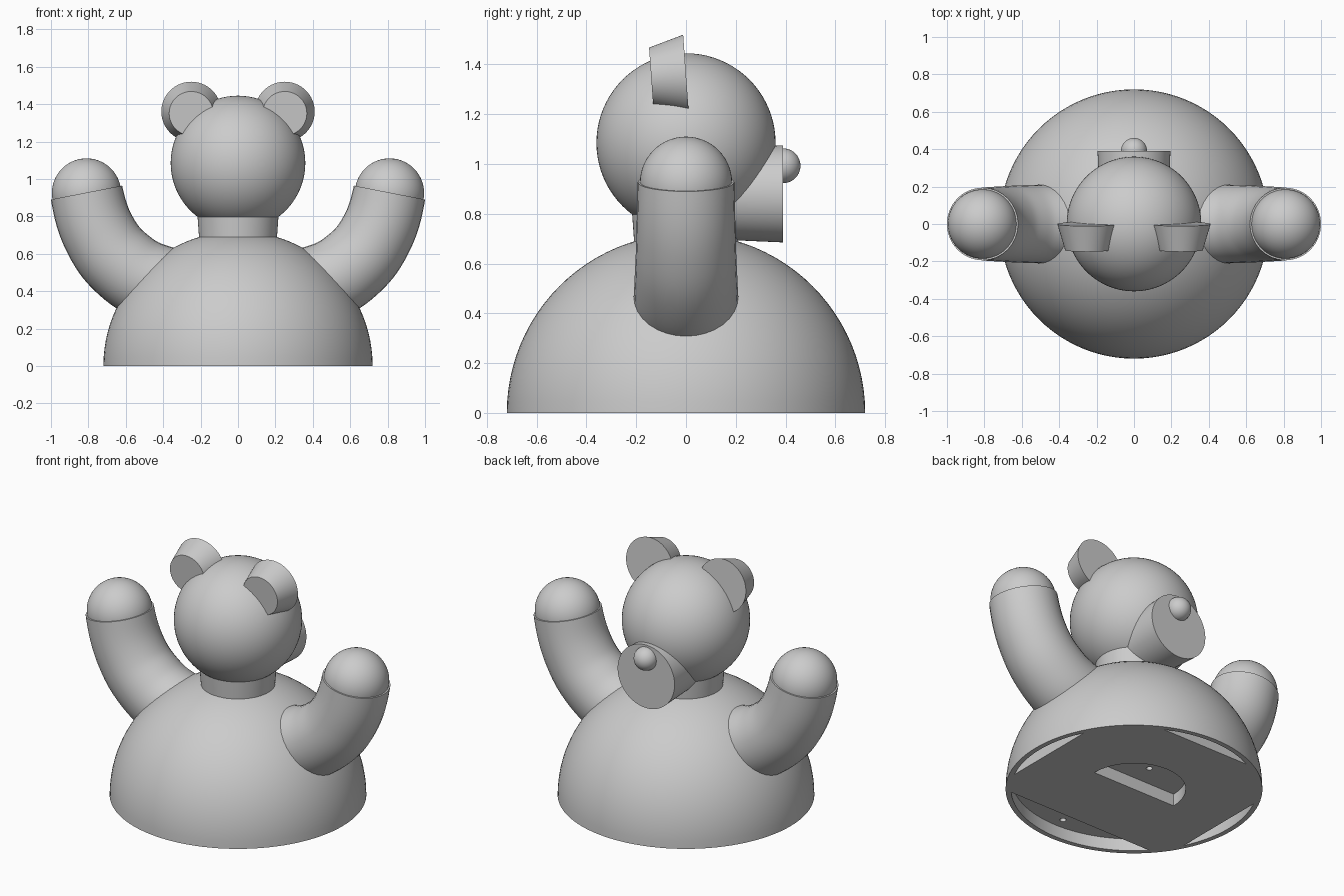
import bpy, bmesh
from math import sin, cos, acos, pi, radians
from mathutils import Matrix, Vector

cube = bpy.data.objects.get("Cube")
if cube:
    bpy.data.objects.remove(cube, do_unlink=True)

grey = bpy.data.materials.new("plain grey")
grey.use_nodes = True
grey.diffuse_color = (0.6, 0.6, 0.6, 1)
grey.node_tree.nodes["Principled BSDF"].inputs["Base Color"].default_value = (0.6, 0.6, 0.6, 1)


def add_object(name, bm):
    bmesh.ops.recalc_face_normals(bm, faces=bm.faces)
    mesh = bpy.data.meshes.new(name)
    bm.to_mesh(mesh)
    bm.free()
    obj = bpy.data.objects.new(name, mesh)
    bpy.context.collection.objects.link(obj)
    mesh.materials.append(grey)
    return obj


def activate(obj):
    bpy.ops.object.select_all(action='DESELECT')
    obj.select_set(True)
    bpy.context.view_layer.objects.active = obj


def smooth(obj):
    activate(obj)
    bpy.ops.object.shade_smooth_by_angle(angle=radians(35))


def ball(name, centre, radius, segments=64):
    bm = bmesh.new()
    bmesh.ops.create_uvsphere(bm, u_segments=segments, v_segments=segments // 2, radius=radius,
                              matrix=Matrix.Translation(centre))
    obj = add_object(name, bm)
    smooth(obj)
    return obj


def cone(name, start, end, r_start, r_end):
    """Closed truncated cone between two points."""
    start, end = Vector(start), Vector(end)
    axis = end - start
    turn = axis.to_track_quat('Z', 'Y').to_matrix().to_4x4()
    bm = bmesh.new()
    bmesh.ops.create_cone(bm, cap_ends=True, segments=64, radius1=r_start, radius2=r_end,
                          depth=axis.length, matrix=Matrix.Translation((start + end) / 2) @ turn)
    smooth(add_object(name, bm))


def add_segment(bm, radius, chord, direction, depth, steps=32):
    """Prism over the part of a disc that lies beyond a chord."""
    half = acos(chord / radius)
    verts = []
    for i in range(steps + 1):
        a = direction - half + 2 * half * i / steps
        verts.append(bm.verts.new((radius * cos(a), radius * sin(a), -0.05)))
    face = bm.faces.new(verts)
    top = bmesh.ops.extrude_face_region(bm, geom=[face])["geom"]
    bmesh.ops.translate(bm, vec=(0, 0, depth + 0.05),
                        verts=[v for v in top if isinstance(v, bmesh.types.BMVert)])


# Dome body with a flat underside
bm = bmesh.new()
bmesh.ops.create_uvsphere(bm, u_segments=96, v_segments=48, radius=0.72)
low = [v for v in bm.verts if v.co.z < -0.001]
bmesh.ops.delete(bm, geom=low, context='VERTS')
bmesh.ops.holes_fill(bm, edges=[e for e in bm.edges if e.is_boundary], sides=0)
body = add_object("body", bm)

# Underside recesses: half disc, rim slots, wide front recess
bm = bmesh.new()
add_segment(bm, 0.29, 0.0, pi / 2, 0.075)
for direction in (0, pi / 2, pi):
    add_segment(bm, 0.69, 0.62, direction, 0.075)
add_segment(bm, 0.69, 0.47, -pi / 2, 0.075)
recesses = add_object("underside_cutter", bm)

# Small pin holes in the recess ceilings
bm = bmesh.new()
for y in (0.134, -0.62):
    bmesh.ops.create_cone(bm, cap_ends=True, segments=20, radius1=0.018, radius2=0.018,
                          depth=0.12, matrix=Matrix.Translation((0, y, 0.06)))
pins = add_object("pin_hole_cutter", bm)

for cutter in (recesses, pins):
    cutter.hide_render = True
    mod = body.modifiers.new("cut", 'BOOLEAN')
    mod.operation = 'DIFFERENCE'
    mod.solver = 'EXACT'
    mod.object = cutter
    activate(body)
    bpy.ops.object.modifier_apply(modifier=mod.name)
    bpy.data.objects.remove(cutter, do_unlink=True)
smooth(body)

# Neck, head, snout and nose
cone("neck", (0, 0, 0.64), (0, 0, 0.85), 0.205, 0.22)
ball("head", (0, 0, 1.085), 0.36, 80)
cone("snout", (0, 0.05, 0.88), (0, 0.39, 0.88), 0.18, 0.195)
ball("nose", (0, 0.39, 0.993), 0.07, 40)

# Arm path points: x, z, radius
ARM = [(0.81, 0.927, 0.194), (0.73, 0.687, 0.2), (0.6, 0.53, 0.207),
       (0.44, 0.44, 0.212), (0.25, 0.41, 0.212)]

for side, label in ((1, "left"), (-1, "right")):
    # Ear tapering towards the front
    cone(label + "_ear", (side * 0.25, 0, 1.36), (side * 0.25, -0.14, 1.35), 0.16, 0.118)

    # Raised arm swept along a curve
    curve = bpy.data.curves.new(label + "_arm", 'CURVE')
    curve.dimensions = '3D'
    curve.bevel_depth = 1
    curve.bevel_resolution = 14
    curve.resolution_u = 10
    curve.use_fill_caps = True
    spline = curve.splines.new('BEZIER')
    spline.bezier_points.add(len(ARM) - 1)
    for point, (x, z, r) in zip(spline.bezier_points, ARM):
        point.co = (side * x, 0, z)
        point.radius = r
        point.handle_left_type = point.handle_right_type = 'AUTO'
    tip = spline.bezier_points[0]
    tip.handle_left_type = tip.handle_right_type = 'FREE'
    tip.handle_right = (side * 0.794, 0, 0.845)
    tip.handle_left = (side * 0.826, 0, 1.009)
    arm = bpy.data.objects.new(label + "_arm", curve)
    bpy.context.collection.objects.link(arm)
    curve.materials.append(grey)
    activate(arm)
    bpy.ops.object.convert(target='MESH')
    arm = bpy.context.view_layer.objects.active
    bm = bmesh.new()
    bm.from_mesh(arm.data)
    bmesh.ops.remove_doubles(bm, verts=bm.verts, dist=0.0005)
    bmesh.ops.recalc_face_normals(bm, faces=bm.faces)
    bm.to_mesh(arm.data)
    bm.free()
    smooth(arm)

    # Rounded paw
    ball(label + "_paw", (side * 0.81, 0, 0.925), 0.185, 56)
